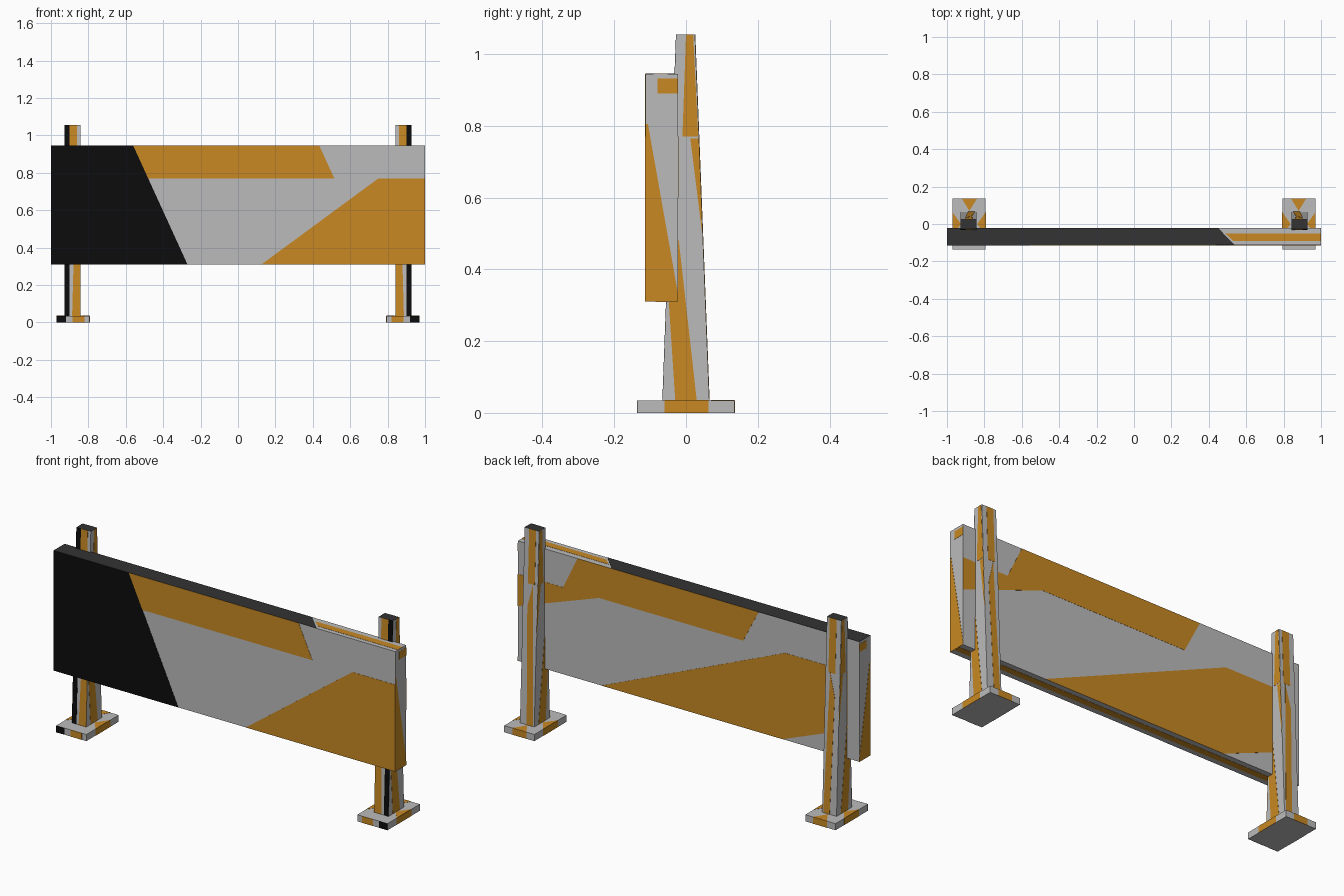
import bpy, bmesh
from mathutils import Vector

if "Cube" in bpy.data.objects:
    bpy.data.objects.remove(bpy.data.objects["Cube"])


def material(name, rgb):
    m = bpy.data.materials.new(name)
    m.diffuse_color = (*rgb, 1)
    m.use_nodes = True
    m.node_tree.nodes["Principled BSDF"].inputs["Base Color"].default_value = m.diffuse_color
    return m


GREY = material("light grey", (0.50, 0.50, 0.50))
ORANGE = material("orange", (0.58, 0.25, 0.017))
BLACK = material("black", (0.0035, 0.0035, 0.0035))
DARK = material("dark grey", (0.033, 0.033, 0.033))


def finish(name, bm, mats):
    bmesh.ops.recalc_face_normals(bm, faces=bm.faces)
    me = bpy.data.meshes.new(name)
    bm.to_mesh(me)
    bm.free()
    for m in mats:
        me.materials.append(m)
    ob = bpy.data.objects.new(name, me)
    bpy.context.collection.objects.link(ob)
    return ob


def box(name, x, y0, y1, z, mats=(GREY,)):
    """Box between x and z limits, with its own y limits at bottom and top."""
    bm = bmesh.new()
    lo = [bm.verts.new((a, b, z[0])) for a, b in
          ((x[0], y0[0]), (x[1], y0[0]), (x[1], y0[1]), (x[0], y0[1]))]
    hi = [bm.verts.new((a, b, z[1])) for a, b in
          ((x[0], y1[0]), (x[1], y1[0]), (x[1], y1[1]), (x[0], y1[1]))]
    bm.faces.new(lo)
    top = bm.faces.new(hi)
    top.material_index = len(mats) - 1
    for i in range(4):
        j = (i + 1) % 4
        bm.faces.new((lo[i], lo[j], hi[j], hi[i]))
    return finish(name, bm, mats)


def paint(name, mat, pts, place, normal):
    """Thin painted plate: 2D outline placed on a surface."""
    n = Vector(normal) * 0.001
    bm = bmesh.new()
    base = [Vector(place(u, v)) for u, v in pts]
    a = [bm.verts.new(p - n) for p in base]
    b = [bm.verts.new(p + n) for p in base]
    bm.faces.new(a)
    bm.faces.new(b)
    for i in range(len(a)):
        j = (i + 1) % len(a)
        bm.faces.new((a[i], a[j], b[j], b[i]))
    finish(name, bm, [mat])


def rect(u0, u1, v0, v1):
    return [(u0, v0), (u1, v0), (u1, v1), (u0, v1)]


# Barrier board
YF, YB, ZB, ZT = -0.113, -0.022, 0.31, 0.945
box("barrier_board", (-1, 1), (YF, YB), (YF, YB), (ZB, ZT))

# Board front paint
front = lambda u, v: (u, YF, v)
F = (0, -1, 0)
paint("front_black_end", BLACK, [(-1, ZB), (-0.27, ZB), (-0.56, ZT), (-1, ZT)], front, F)
paint("front_upper_stripe", ORANGE, [(-0.48, 0.77), (0.515, 0.77), (0.435, ZT), (-0.56, ZT)], front, F)
paint("front_lower_stripe", ORANGE, [(0.125, ZB), (1, ZB), (1, 0.77), (0.75, 0.77)], front, F)

# Board back paint
back = lambda u, v: (u, YB, v)
B = (0, 1, 0)
paint("back_upper_stripe", ORANGE, [(0.65, ZT), (0.735, 0.77), (1, 0.77), (1, 0.6),
      (0.525, 0.77), (-0.32, 0.77), (-0.41, ZT)], back, B)
paint("back_lower_stripe", ORANGE, [(0.51, ZB), (-0.565, 0.77), (-0.93, 0.77),
      (-0.93, 0.46), (-0.55, ZB)], back, B)

# Board top and underside paint
top = lambda u, v: (u, v, ZT)
paint("top_dark_cap", DARK, [(-1, YF), (0.54, YF), (0.45, YB), (-1, YB)], top, (0, 0, 1))
paint("top_stripe", ORANGE, [(0.53, -0.09), (1, -0.09), (1, -0.052), (0.49, -0.052)], top, (0, 0, 1))
paint("underside_stripe", ORANGE, rect(-1, 1, -0.085, -0.05), lambda u, v: (u, v, ZB), (0, 0, -1))

# Post measurements
PI, PO, PZ0, PZ1 = 0.843, 0.927, 0.035, 1.055
t = lambda z: (z - PZ0) / (PZ1 - PZ0)
post_front = lambda z: -0.065 + 0.038 * t(z)
post_back = lambda z: 0.065 - 0.04 * t(z)

for s, side in ((-1, "left"), (1, "right")):
    # Board end paint
    end = lambda u, v: (s, u, v)
    S = (s, 0, 0)
    paint(side + "_end_wedge", ORANGE, [(YF, ZB), (YB, ZB), (YB, 0.33), (-0.106, 0.805), (YF, 0.805)], end, S)
    paint(side + "_end_patch", ORANGE, rect(-0.08, YB, 0.89, 0.932), end, S)

    # Tapered post with dark top
    box(side + "_post", (s * PI, s * PO), (-0.065, 0.065), (-0.027, 0.025), (PZ0, PZ1), (GREY, DARK))

    # Post front paint
    pf = lambda u, v: (s * u, post_front(v), v)
    paint(side + "_post_black_edge", BLACK, rect(0.9, PO, PZ0, PZ1), pf, F)
    paint(side + "_post_front_upper", ORANGE, rect(0.86, 0.9, 0.77, PZ1), pf, F)
    paint(side + "_post_front_lower", ORANGE, [(PI, PZ0), (0.887, PZ0), (0.874, 0.5), (PI, 0.5)], pf, F)

    # Post back paint
    pb = lambda u, v: (s * u, post_back(v), v)
    paint(side + "_post_back_upper", ORANGE, rect(0.86, 0.9, 0.77, PZ1), pb, B)
    paint(side + "_post_back_lower", ORANGE, [(0.85, PZ0), (0.887, PZ0), (0.9, 0.65), (0.87, 0.77)], pb, B)

    # Post side paint, outer and inner
    for x, d, label in ((PO, s, "outer"), (PI, -s, "inner")):
        ps = lambda u, v: (s * x, u, v)
        paint(f"{side}_post_{label}_upper", ORANGE, [(-0.01, 0.77), (0.034, 0.77), (0.02, PZ1), (0, PZ1)], ps, (d, 0, 0))
        paint(f"{side}_post_{label}_sliver", ORANGE, [(0.045, 0.5), (0.036, 0.765), (0.012, 0.765)], ps, (d, 0, 0))
        paint(f"{side}_post_{label}_lower", ORANGE, [(-0.03, PZ0), (0.03, PZ0), (-0.02, 0.48),
              (-0.035, 0.48), (-0.048, 0.31)], ps, (d, 0, 0))

    # Base plate
    BI, BO, BY = 0.793, 0.97, 0.135
    box(side + "_base", (s * BI, s * BO), (-BY, BY), (-BY, BY), (0, PZ0))
    bf = lambda u, v: (s * u, -BY, v)
    paint(side + "_base_black_corner", BLACK, rect(0.92, BO, 0, PZ0), bf, F)
    paint(side + "_base_front_patch", ORANGE, rect(0.82, 0.885, 0, PZ0), bf, F)
    paint(side + "_base_back_patch", ORANGE, rect(0.84, 0.92, 0, PZ0), lambda u, v: (s * u, BY, v), B)
    for x, d, label in ((BO, s, "outer"), (BI, -s, "inner")):
        paint(f"{side}_base_{label}_patch", ORANGE, rect(-0.06, 0.063, 0, PZ0),
              lambda u, v: (s * x, u, v), (d, 0, 0))
        # Base top triangles beside the post
        w = 0.045 if label == "outer" else -0.045
        paint(f"{side}_base_{label}_top_patch", ORANGE, [(x, -0.06), (x, 0.063), (x - w, 0)],
              lambda u, v: (s * u, v, PZ0), (0, 0, 1))
    paint(side + "_base_top_wedge", ORANGE, [(0.84, BY), (0.92, BY), (0.88, 0.07)],
          lambda u, v: (s * u, v, PZ0), (0, 0, 1))
